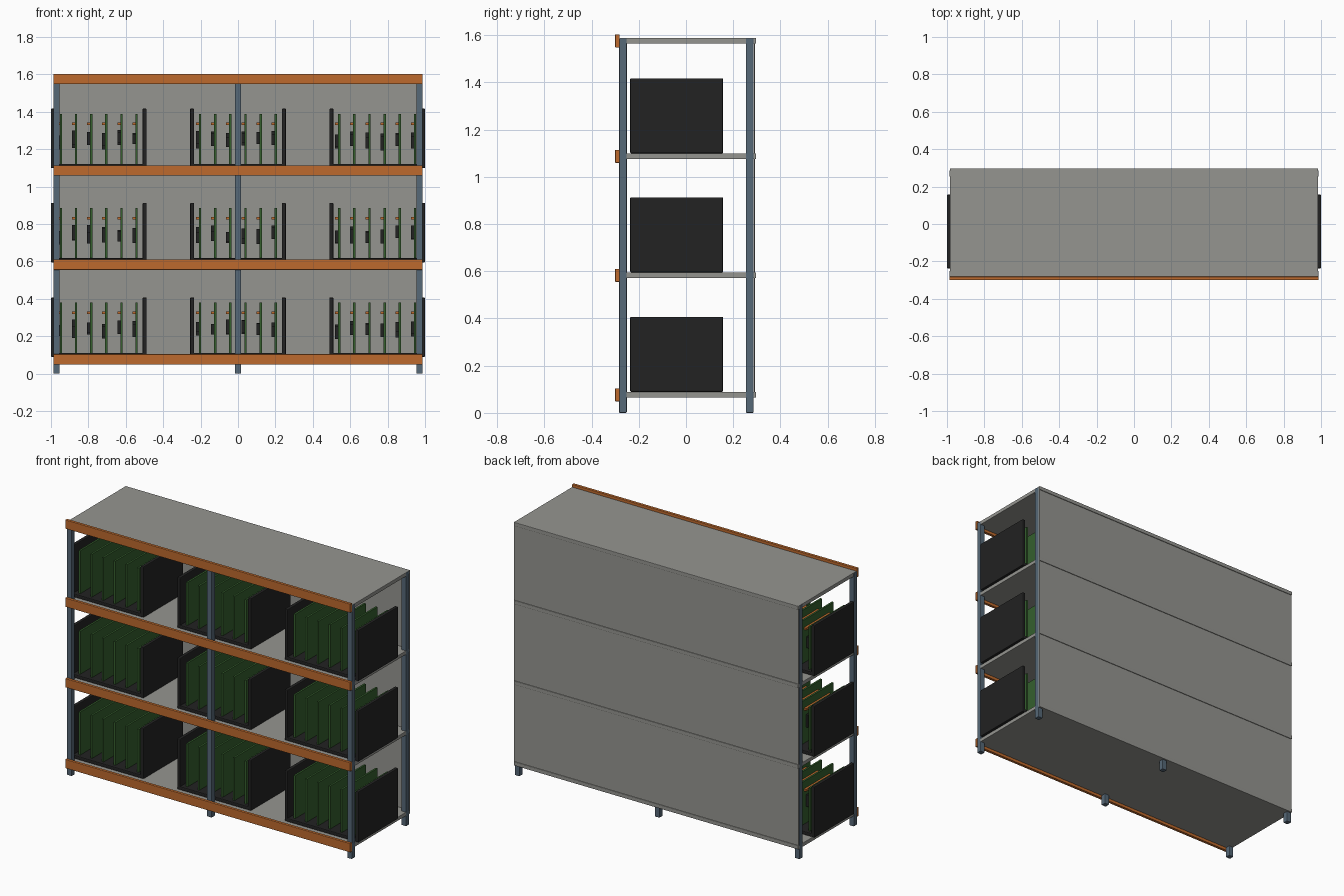
import bpy, bmesh, random
from mathutils import Matrix, Vector

random.seed(4)
cube = bpy.data.objects.get("Cube")
if cube:
    bpy.data.objects.remove(cube, do_unlink=True)


def material(name, color):
    m = bpy.data.materials.new(name)
    m.use_nodes = True
    rgba = (*color, 1)
    m.diffuse_color = rgba
    m.node_tree.nodes["Principled BSDF"].inputs["Base Color"].default_value = rgba
    return m


GREY = material("shelf grey", (0.30, 0.30, 0.28))
ORANGE = material("beam orange", (0.51, 0.143, 0.026))
SLATE = material("post slate blue", (0.093, 0.138, 0.185))
BLACK = material("bin black", (0.016, 0.016, 0.016))
GREEN = material("board green", (0.035, 0.115, 0.027))


def boxes(name, spans, mat, bevel=0.0):
    """One object made of boxes, each given as (x0, x1), (y0, y1), (z0, z1)."""
    bm = bmesh.new()
    for span in spans:
        centre = Vector([(a + b) / 2 for a, b in span])
        size = [b - a for a, b in span]
        bmesh.ops.create_cube(
            bm, size=1, matrix=Matrix.Translation(centre) @ Matrix.Diagonal((*size, 1)))
    mesh = bpy.data.meshes.new(name)
    bm.to_mesh(mesh)
    bm.free()
    mesh.materials.append(mat)
    obj = bpy.data.objects.new(name, mesh)
    bpy.context.collection.objects.link(obj)
    if bevel:
        mod = obj.modifiers.new("soft edges", "BEVEL")
        mod.width = bevel
        mod.segments = 2
    return obj


HALF = 0.985
LEVELS = (0.077, 0.583, 1.087, 1.576)

# Posts: three along the front, three along the back
POST = 0.0165
for side, y in (("front", -0.267), ("back", 0.27)):
    for place, x in (("right", -0.97), ("middle", 0), ("left", 0.97)):
        boxes(f"{side}_{place}_post",
              [((x - POST, x + POST), (y - POST, y + POST), (0, 1.587))], SLATE, 0.004)

# Shelves with orange front beams
for i, z in enumerate(LEVELS):
    boxes(f"shelf_{i}", [((-HALF, HALF), (-0.281, 0.297), (z - 0.012, z + 0.012))],
          GREY, 0.003)
    boxes(f"front_beam_{i}", [((-HALF - 0.002, HALF + 0.002), (-0.3, -0.282),
                               (z - 0.028, z + 0.027))], ORANGE, 0.002)

# Back panels between the shelves
for i, (low, high) in enumerate(zip(LEVELS, LEVELS[1:])):
    boxes(f"back_panel_{i}", [((-HALF, HALF), (0.287, 0.293), (low, high))], GREY)


def rack_bin(tag, cx, base):
    # Bin: two side walls and a floor, open at front and back
    w, t, depth = 0.256, 0.022, (-0.237, 0.157)
    walls = [((cx - w, cx - w + t), depth, (base, base + 0.318)),
             ((cx + w - t, cx + w), depth, (base, base + 0.318)),
             ((cx - w + t / 2, cx + w - t / 2), depth, (base, base + 0.022))]
    boxes(f"bin_{tag}", walls, BLACK, 0.005)

    # Upright boards with black chips and orange connectors on one face
    boards, chips, plugs = [], [], []
    for i in range(6):
        x = cx - 0.203 + 0.081 * i
        boards.append(((x - 0.006, x + 0.006), (-0.215, 0.135), (base + 0.02, base + 0.29)))
        for y in (-0.13, 0.02):
            z = base + random.uniform(0.13, 0.165)
            half = random.uniform(0.025, 0.04)
            chips.append(((x - 0.022, x - 0.005), (y - half, y + half), (z - half, z + half)))
        plugs.append(((x - 0.022, x - 0.005), (-0.17, 0.08), (base + 0.23, base + 0.243)))
    boxes(f"boards_{tag}", boards, GREEN)
    boxes(f"chips_{tag}", chips, BLACK)
    boxes(f"connectors_{tag}", plugs, ORANGE)


# Three bins on each of the lower three shelves
for level, z in enumerate(LEVELS[:3]):
    for place, x in (("right", -0.744), ("middle", 0), ("left", 0.744)):
        rack_bin(f"{place}_{level}", x, z + 0.012)
